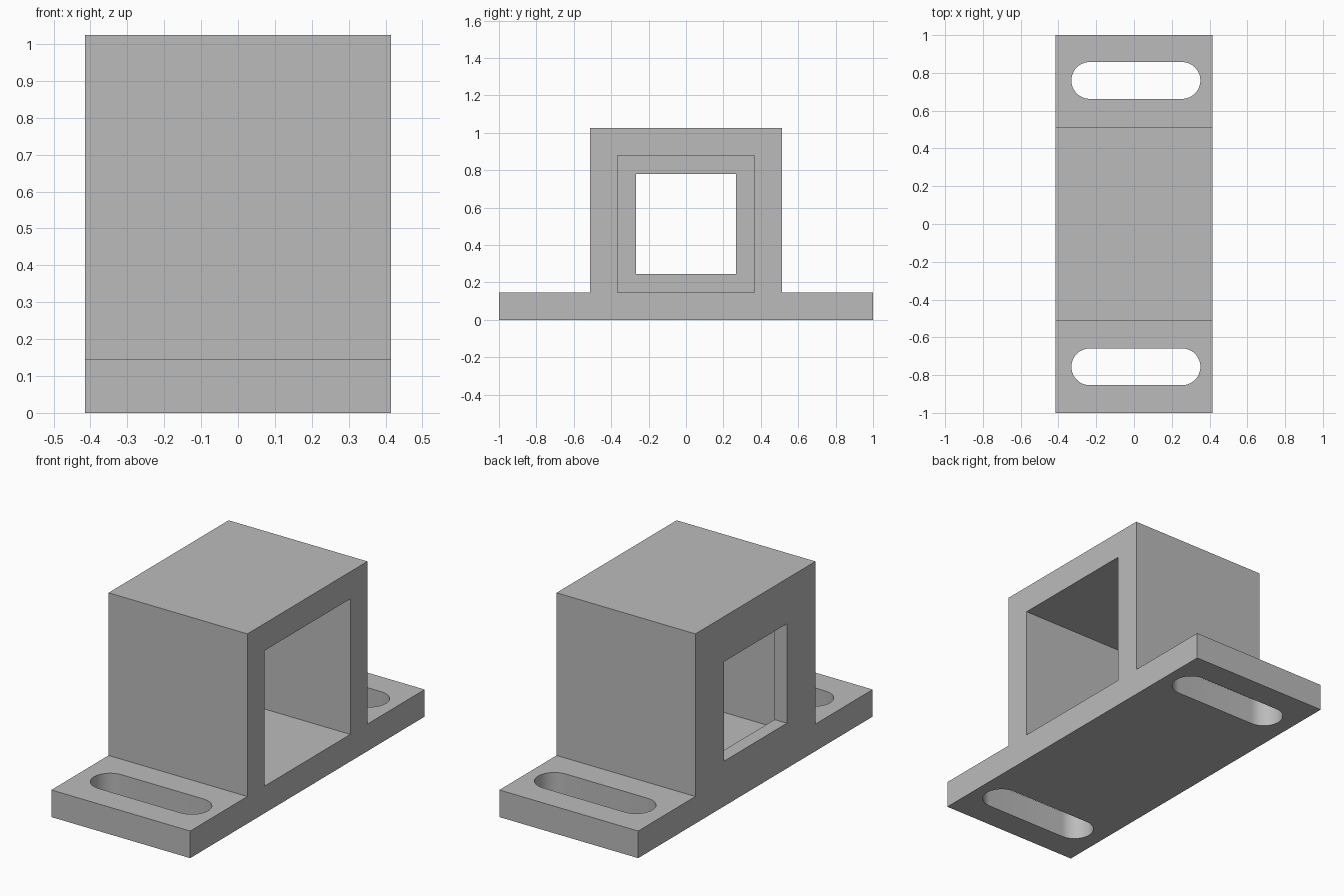
import bpy, bmesh, math
from mathutils import Vector

cube = bpy.data.objects.get("Cube")
if cube:
    bpy.data.objects.remove(cube)

# Model unit: the bracket is 41 units long in total
U = 2 / 41
HALF_X = 8.5 * U
BASE = 3 * U

grey = bpy.data.materials.new("grey plastic")
grey.use_nodes = True
colour = (0.5, 0.5, 0.5, 1)
grey.diffuse_color = colour
grey.node_tree.nodes["Principled BSDF"].inputs["Base Color"].default_value = colour


def prism(name, outline, along):
    """Extrude a closed outline into a solid."""
    bm = bmesh.new()
    face = bm.faces.new([bm.verts.new(p) for p in outline])
    ext = bmesh.ops.extrude_face_region(bm, geom=[face])
    verts = [g for g in ext["geom"] if isinstance(g, bmesh.types.BMVert)]
    bmesh.ops.translate(bm, vec=Vector(along), verts=verts)
    bmesh.ops.recalc_face_normals(bm, faces=bm.faces)
    mesh = bpy.data.meshes.new(name)
    bm.to_mesh(mesh)
    bm.free()
    mesh.materials.append(grey)
    obj = bpy.data.objects.new(name, mesh)
    bpy.context.collection.objects.link(obj)
    return obj


def square_cutter(name, half, x0, x1):
    """Square tunnel cutter centred on the housing opening."""
    zc = 10.5 * U
    outline = [(x0, sy * half, zc + sz * half)
               for sy, sz in ((-1, -1), (1, -1), (1, 1), (-1, 1))]
    return prism(name, outline, (x1 - x0, 0, 0))


def slot_cutter(name, cx, cy):
    """Upright round-ended slot cutter."""
    r, reach, steps = 2 * U, 5 * U, 24
    outline = []
    for side in (1, -1):
        for i in range(steps + 1):
            a = math.pi * i / steps - math.pi / 2
            outline.append((cx + side * (reach + r * math.cos(a)),
                            cy + side * r * math.sin(a), -BASE))
    return prism(name, outline, (0, 0, 3 * BASE))


# Flanged housing: hat-shaped profile run along x
half_profile = [(1, 0), (1, BASE), (10.5 * U, BASE), (10.5 * U, 21 * U)]
profile = half_profile + [(-y, z) for y, z in reversed(half_profile)]
bracket = prism("flanged_housing", [(-HALF_X, y, z) for y, z in profile],
                (2 * HALF_X, 0, 0))

# Wide pocket from the right end, narrower window through the lip, flange slots
cutters = [
    square_cutter("pocket_cutter", 7.5 * U, -HALF_X + 1.5 * U, 1),
    square_cutter("window_cutter", 5.5 * U, -1, 0),
    slot_cutter("back_slot_cutter", 0.01, 0.76),
    slot_cutter("front_slot_cutter", 0.01, -0.756),
]
for cutter in cutters:
    mod = bracket.modifiers.new(cutter.name, "BOOLEAN")
    mod.operation = "DIFFERENCE"
    mod.solver = "EXACT"
    mod.object = cutter
    cutter.hide_render = True

# Apply the cuts and drop the cutters
bpy.ops.object.select_all(action="DESELECT")
bracket.select_set(True)
bpy.context.view_layer.objects.active = bracket
for cutter in cutters:
    bpy.ops.object.modifier_apply(modifier=cutter.name)
    bpy.data.objects.remove(cutter)
bpy.ops.object.shade_smooth_by_angle(angle=math.radians(30))
